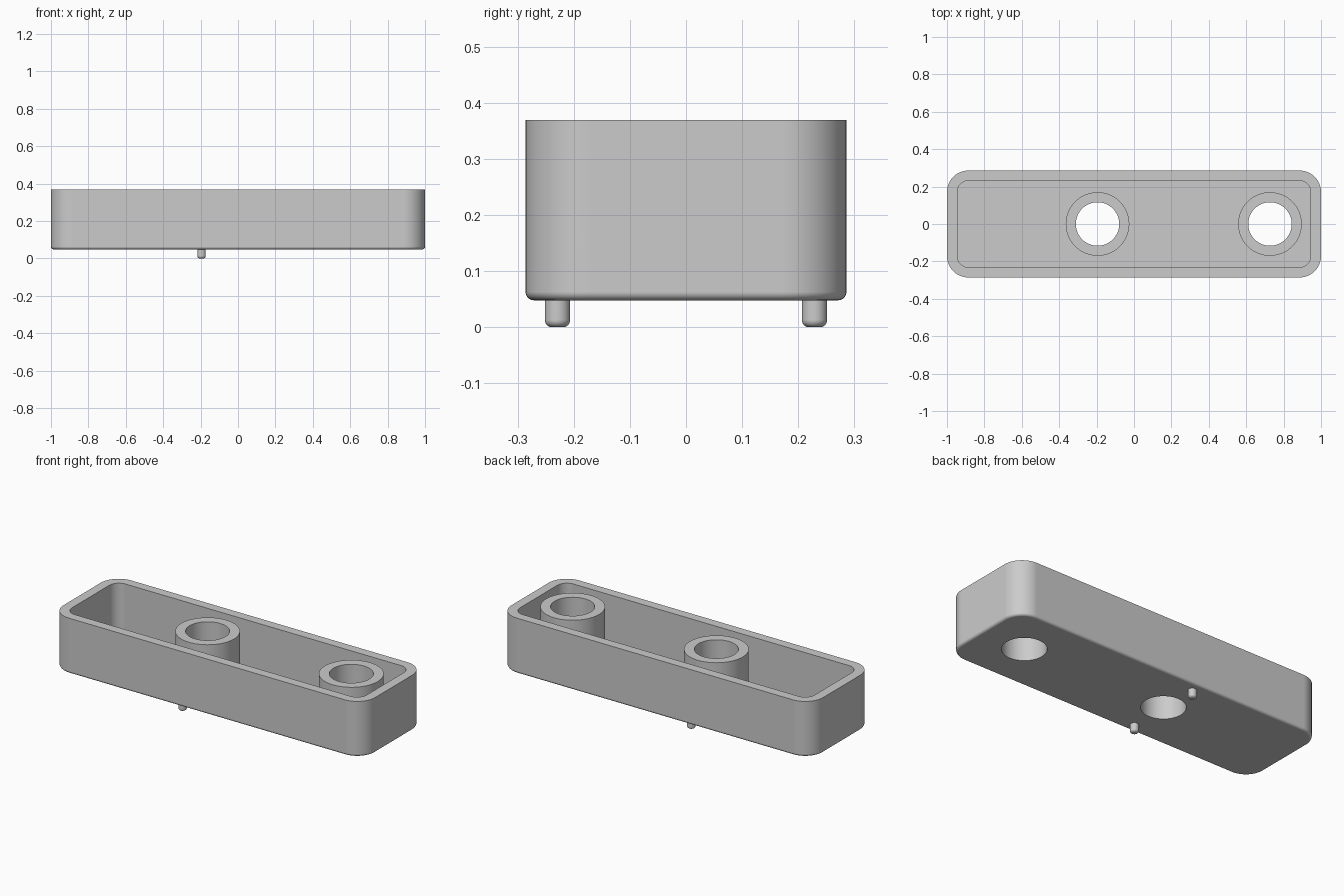
import bpy, bmesh, math

cube = bpy.data.objects.get("Cube")
if cube:
    bpy.data.objects.remove(cube, do_unlink=True)

grey = bpy.data.materials.new("plain_grey")
grey.use_nodes = True
COLOR = (0.6, 0.6, 0.6, 1)
grey.diffuse_color = COLOR
grey.node_tree.nodes["Principled BSDF"].inputs["Base Color"].default_value = COLOR

BASE, TOP, FLOOR = 0.048, 0.369, 0.102
HOLE_X = (-0.195, 0.727)


def rounded_rect(hx, hy, r, steps=12):
    """Outline of a rectangle with rounded corners, counter-clockwise."""
    pts = []
    for q, (sx, sy) in enumerate(((1, 1), (-1, 1), (-1, -1), (1, -1))):
        for i in range(steps + 1):
            a = math.pi / 2 * (q + i / steps)
            pts.append((sx * (hx - r) + r * math.cos(a), sy * (hy - r) + r * math.sin(a)))
    return pts


def circle(r, n):
    return [(r * math.cos(math.tau * i / n), r * math.sin(math.tau * i / n)) for i in range(n)]


def loft(name, rings, location=(0, 0, 0)):
    """Closed solid through a stack of (outline, z) rings."""
    bm = bmesh.new()
    loops = [[bm.verts.new((x, y, z)) for x, y in outline] for outline, z in rings]
    for a, b in zip(loops, loops[1:]):
        for i in range(len(a)):
            j = (i + 1) % len(a)
            bm.faces.new((a[i], a[j], b[j], b[i]))
    bm.faces.new(loops[0][::-1])
    bm.faces.new(loops[-1])
    bmesh.ops.recalc_face_normals(bm, faces=bm.faces)
    mesh = bpy.data.meshes.new(name)
    bm.to_mesh(mesh)
    bm.free()
    mesh.materials.append(grey)
    obj = bpy.data.objects.new(name, mesh)
    obj.location = location
    bpy.context.collection.objects.link(obj)
    return obj


def fillet(r, steps=6):
    """(inset, rise) pairs of a quarter round, from the bottom upwards."""
    angles = [math.pi / 2 * i / steps for i in range(steps + 1)]
    return [(r * (1 - math.sin(a)), r * (1 - math.cos(a))) for a in angles]


def select_only(obj):
    bpy.ops.object.select_all(action='DESELECT')
    obj.select_set(True)
    bpy.context.view_layer.objects.active = obj


def combine(target, tool, operation):
    select_only(target)
    mod = target.modifiers.new(operation.title(), 'BOOLEAN')
    mod.operation = operation
    mod.solver = 'EXACT'
    mod.object = tool
    bpy.ops.object.modifier_apply(modifier=mod.name)
    bpy.data.objects.remove(tool, do_unlink=True)


def smooth(obj):
    select_only(obj)
    bpy.ops.object.shade_smooth_by_angle(angle=math.radians(30))
    mod = obj.modifiers.new("Even Shading", 'WEIGHTED_NORMAL')
    mod.keep_sharp = True


# Open tray: rounded bottom edge, outer wall, rim, inner wall, floor
rings = [(rounded_rect(1 - d, 0.286 - d, 0.115 - d), BASE + h) for d, h in fillet(0.015)]
rings.append((rounded_rect(1, 0.286, 0.115), TOP))
inner = rounded_rect(0.945, 0.232, 0.061)
rings += [(inner, TOP), (inner, FLOOR)]
tray = loft("tray", rings)

# Bosses standing on the floor, each bored right through
for x in HOLE_X:
    outline = circle(0.17, 64)
    boss = loft("boss", [(outline, FLOOR - 0.02), (outline, TOP)], (x, 0, 0))
    combine(tray, boss, 'UNION')
for x in HOLE_X:
    outline = circle(0.116, 64)
    bore = loft("bore_cutter", [(outline, -0.1), (outline, TOP + 0.1)], (x, 0, 0))
    bore.hide_render = True
    combine(tray, bore, 'DIFFERENCE')
smooth(tray)

# Locating pegs under the tray
for name, y in (("front_peg", -0.229), ("back_peg", 0.229)):
    rings = [(circle(0.0225 - d, 32), h) for d, h in fillet(0.013)]
    rings.append((circle(0.0225, 32), BASE + 0.01))
    smooth(loft(name, rings, (HOLE_X[0], y, 0)))
